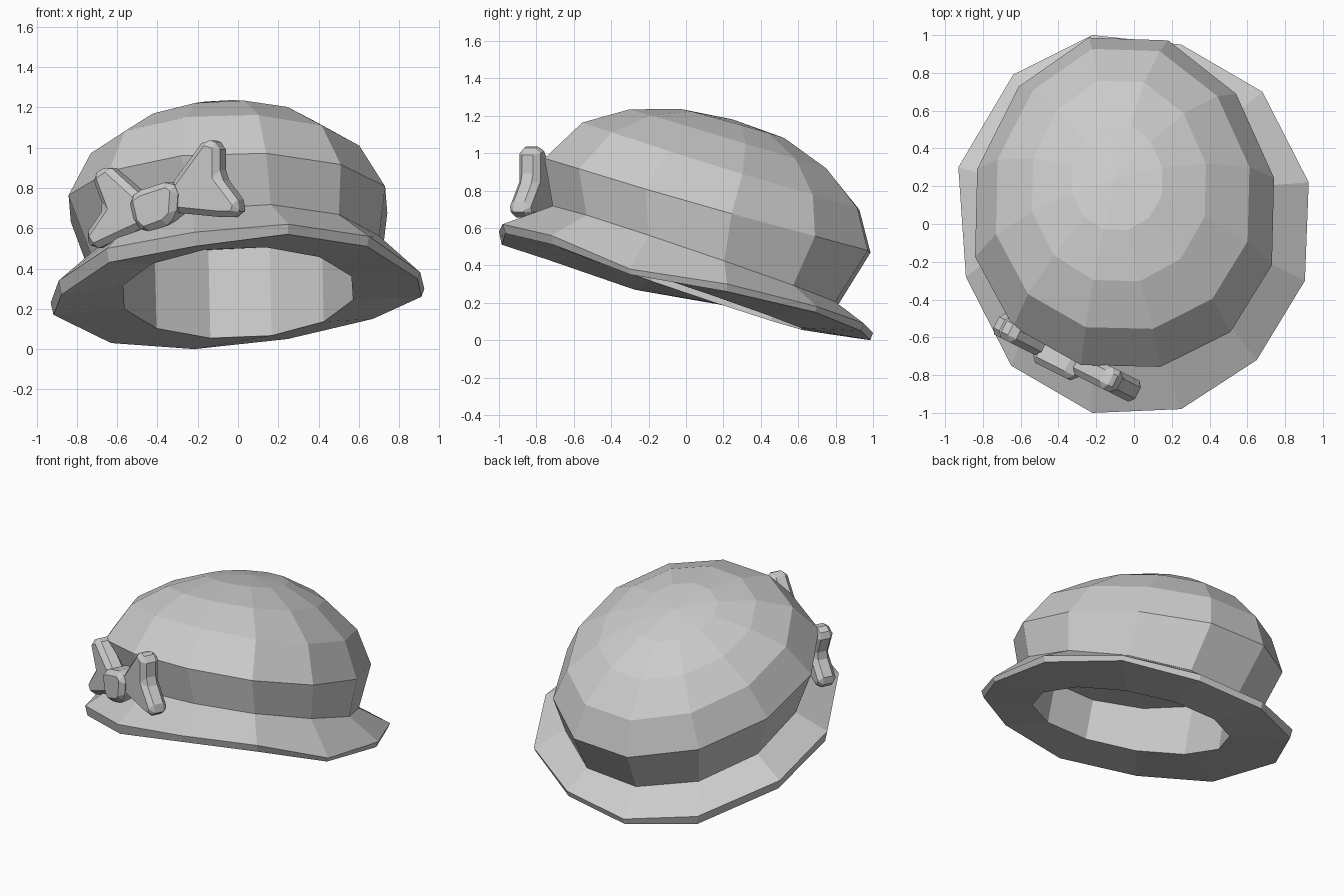
import bpy, bmesh, math
from mathutils import Vector

if "Cube" in bpy.data.objects:
    bpy.data.objects.remove(bpy.data.objects["Cube"])

N = 12


def ring(cx, cy, cz, rx, ry, sx, sy, sag=0, turn=13.5):
    """Tilted 12-sided oval: z = cz + sx*dx + sy*dy; sag pulls its sides forward."""
    pts = []
    for k in range(N):
        a = math.radians(turn + 360 / N * k)
        dx, dy = 1.03 * rx * math.cos(a), 1.03 * ry * math.sin(a)
        pts.append((cx + dx, cy + dy - sag * math.cos(a) ** 2,
                    cz + sx * dx + sy * dy))
    return pts


def make_object(name, bm):
    bmesh.ops.recalc_face_normals(bm, faces=bm.faces)
    me = bpy.data.meshes.new(name)
    bm.to_mesh(me)
    bm.free()
    ob = bpy.data.objects.new(name, me)
    bpy.context.collection.objects.link(ob)
    return ob


def loft(name, rings, start_pole=None, end_pole=None):
    """Bridge a list of rings and close the ends with fans."""
    bm = bmesh.new()
    loops = [[bm.verts.new(p) for p in r] for r in rings]
    for a, b in zip(loops, loops[1:]):
        for i in range(N):
            j = (i + 1) % N
            bm.faces.new((a[i], a[j], b[j], b[i]))
    for loop, pole in ((loops[0], start_pole), (loops[-1], end_pole)):
        if pole:
            tip = bm.verts.new(pole)
            for i in range(N):
                bm.faces.new((loop[i], loop[(i + 1) % N], tip))
    return make_object(name, bm)


# Brim edge: x, y, top z, bottom z, going round from the right side
edge = [(.925, .22, .30, .26), (.68, .70, .18, .15), (.25, .95, .09, .05),
        (-.22, 1.0, .04, 0), (-.64, .79, .09, .03), (-.93, .30, .23, .17),
        (-.89, -.28, .34, .27), (-.65, -.75, .50, .43), (-.22, -1.0, .58, .51),
        (.25, -.98, .62, .57), (.65, -.72, .56, .51), (.905, -.30, .38, .35)]
brim_top = [(x, y, t) for x, y, t, b in edge]
brim_bottom = [(x * .985, y * .985, b) for x, y, t, b in edge]

# Hat: inner lining, underside, brim, band wall and dome in one surface
hat = loft("hat", [
    ring(-.01, .04, .63, .57, .66, .04, -.20),
    ring(0, -.03, .28, .57, .65, .03, -.34),
    brim_bottom,
    brim_top,
    ring(-.01, .05, .45, .72, .76, .05, -.34, .03),
    ring(-.05, .12, .72, .79, .87, .02, -.285, .09),
    ring(-.06, .19, .93, .67, .74, .02, -.31, .07),
    ring(-.08, .23, 1.07, .46, .53, .04, -.30, .04),
    ring(-.09, .25, 1.155, .24, .28, .05, -.28, .02),
], start_pole=(-.01, .05, .66), end_pole=(-.09, .25, 1.18))


# Bow: outlines drawn in the front view, laid on a slanted upright plane
def bow_y(x):
    return -.695 - .5 * (x + .38)


def slab(name, outline, half, bevel):
    n = Vector((.45, .89, 0)) * half
    bm = bmesh.new()
    base = [Vector((x, bow_y(x), z)) for x, z in outline]
    front = [bm.verts.new(p - n) for p in base]
    back = [bm.verts.new(p + n) for p in base]
    bm.faces.new(front)
    bm.faces.new(back[::-1])
    for i in range(len(base)):
        j = (i + 1) % len(base)
        bm.faces.new((front[j], front[i], back[i], back[j]))
    ob = make_object(name, bm)
    mod = ob.modifiers.new("bevel", 'BEVEL')
    mod.width = bevel
    mod.segments = 1
    return ob


slab("bow_left", [(-.45, .75), (-.63, .915), (-.71, .86), (-.65, .70),
                  (-.745, .56), (-.70, .49), (-.44, .61)], .063, .03)
slab("bow_right", [(-.32, .81), (-.15, 1.045), (-.075, 1.02), (-.075, .86),
                   (.03, .72), (.01, .655), (-.07, .655), (-.32, .68)],
     .063, .03)
# Knot in the middle of the bow
slab("bow_knot", [(-.51, .75), (-.45, .79), (-.31, .835), (-.265, .80),
                  (-.275, .66), (-.32, .615), (-.43, .575), (-.48, .62)],
     .10, .05)
